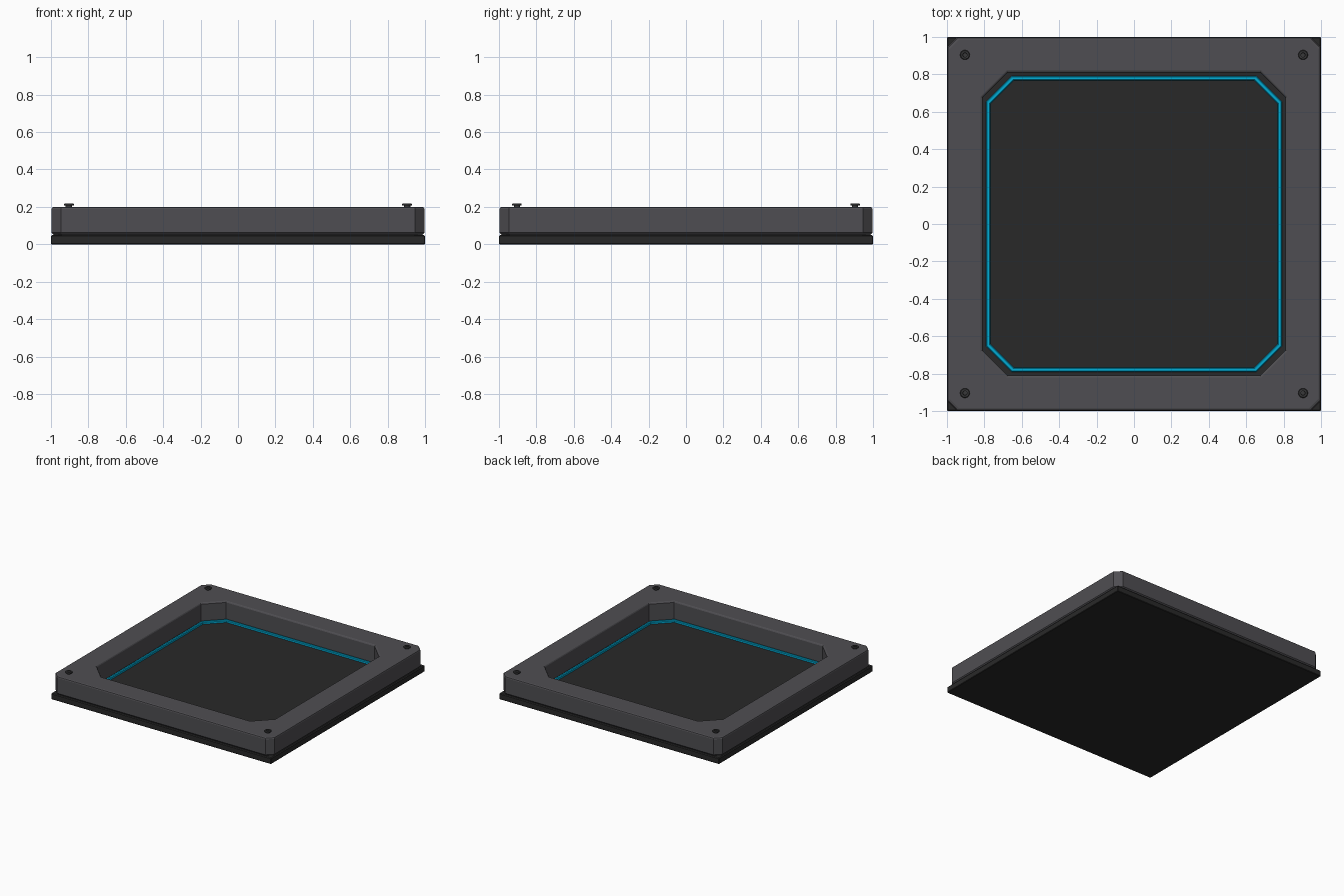
import bpy, bmesh, math

if "Cube" in bpy.data.objects:
    bpy.data.objects.remove(bpy.data.objects["Cube"])


def material(name, rgb):
    m = bpy.data.materials.new(name)
    m.diffuse_color = (*rgb, 1)
    m.use_nodes = True
    m.node_tree.nodes["Principled BSDF"].inputs["Base Color"].default_value = m.diffuse_color
    return m


FRAME = material("dark grey", (0.078, 0.076, 0.084))
BLACK = material("near black", (0.022, 0.022, 0.022))
BLUE = material("cyan blue", (0.0, 0.42, 0.68))
STEEL = material("screw grey", (0.04, 0.04, 0.042))


def octagon(h, c, z):
    """Square of half size h with corners cut by c."""
    k = h - c
    return [(h, -k, z), (h, k, z), (k, h, z), (-k, h, z),
            (-h, k, z), (-h, -k, z), (-k, -h, z), (k, -h, z)]


def circle(r, n, z, x=0, y=0):
    return [(x + r * math.cos(2 * math.pi * i / n),
             y + r * math.sin(2 * math.pi * i / n), z) for i in range(n)]


def loft(name, rings, mat, closed=False):
    """Skin a stack of rings; closed joins last to first, else caps ends."""
    bm = bmesh.new()
    loops = [[bm.verts.new(p) for p in ring] for ring in rings]
    pairs = list(zip(loops, loops[1:]))
    if closed:
        pairs.append((loops[-1], loops[0]))
    n = len(loops[0])
    for a, b in pairs:
        for i in range(n):
            j = (i + 1) % n
            bm.faces.new((a[i], a[j], b[j], b[i]))
    if not closed:
        bm.faces.new(loops[0][::-1])
        bm.faces.new(loops[-1])
    bmesh.ops.recalc_face_normals(bm, faces=bm.faces)
    me = bpy.data.meshes.new(name)
    bm.to_mesh(me)
    bm.free()
    me.materials.append(mat)
    ob = bpy.data.objects.new(name, me)
    bpy.context.collection.objects.link(ob)
    return ob


# Base plate with slightly eased edges
loft("base_plate", [octagon(0.997, 0.004, 0.0), octagon(1.0, 0.004, 0.004),
                    octagon(1.0, 0.004, 0.044), octagon(0.994, 0.004, 0.05)], BLACK)

# Raised frame: outer wall, rounded top edges and cut-corner opening
loft("frame", [octagon(0.985, 0.045, 0.05), octagon(0.997, 0.05, 0.062),
               octagon(0.997, 0.05, 0.188), octagon(0.994, 0.05, 0.196),
               octagon(0.986, 0.05, 0.2),
               octagon(0.82, 0.138, 0.2), octagon(0.814, 0.136, 0.197),
               octagon(0.81, 0.135, 0.19), octagon(0.81, 0.135, 0.05)],
     FRAME, closed=True)

# Light strip around the floor of the opening
loft("light_strip", [octagon(0.79, 0.134, 0.049), octagon(0.79, 0.134, 0.064),
                     octagon(0.785, 0.132, 0.069), octagon(0.773, 0.128, 0.069),
                     octagon(0.768, 0.126, 0.064), octagon(0.768, 0.126, 0.049)],
     BLUE, closed=True)

# Corner screws with a socket in the head
for sx in (-1, 1):
    for sy in (-1, 1):
        side = ("left" if sx < 0 else "right") + ("_front" if sy < 0 else "_back")
        x, y = sx * 0.904, sy * 0.904
        profile = [(0.017, 0.199), (0.017, 0.207), (0.026, 0.208),
                   (0.026, 0.215), (0.022, 0.218), (0.012, 0.218), (0.011, 0.209)]
        loft("screw_" + side, [circle(r, 18, z, x, y) for r, z in profile], STEEL)
